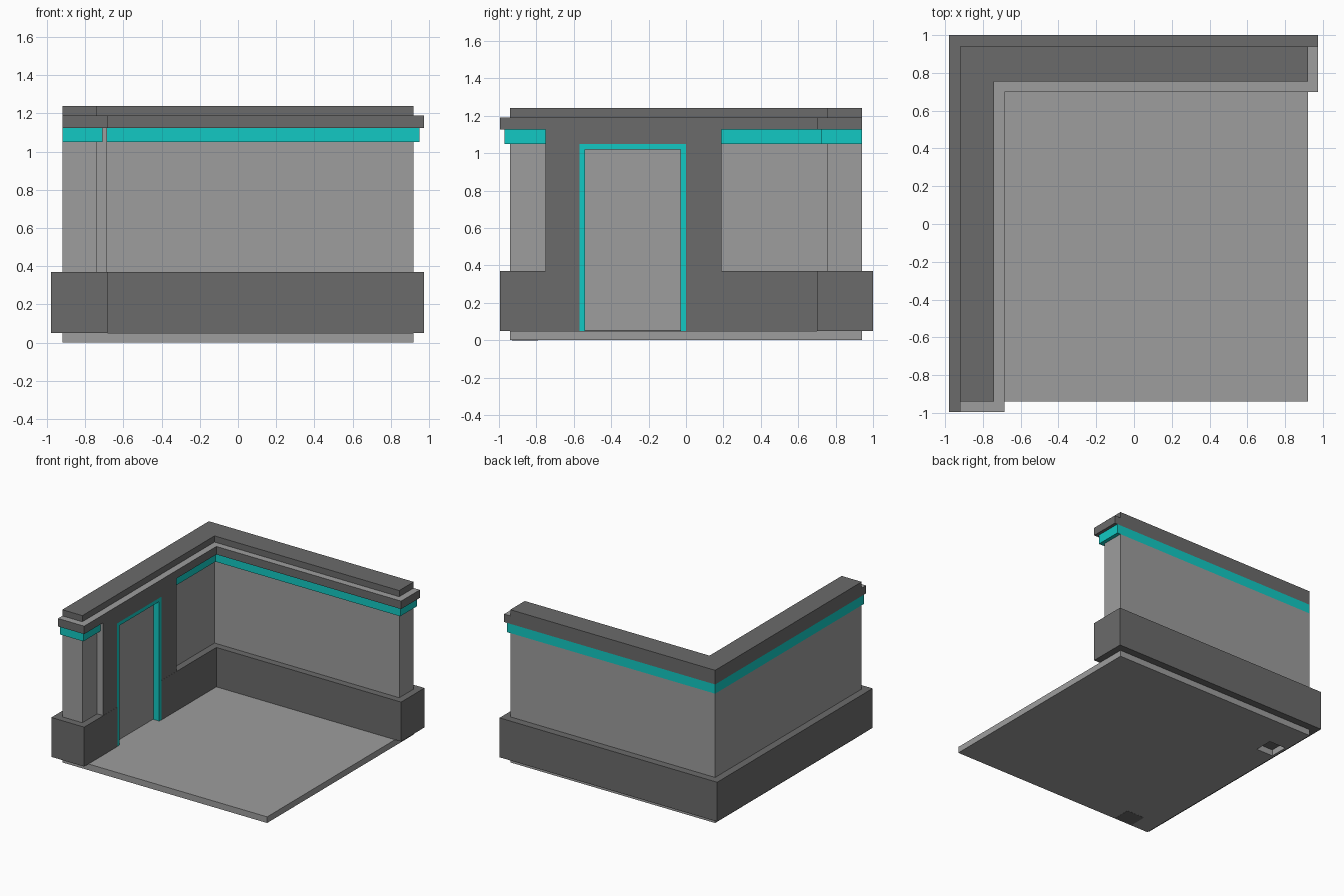
import bpy, bmesh
from mathutils import Vector

cube = bpy.data.objects.get("Cube")
if cube:
    bpy.data.objects.remove(cube, do_unlink=True)


def material(name, rgb):
    m = bpy.data.materials.new(name)
    m.use_nodes = True
    m.diffuse_color = (*rgb, 1)
    m.node_tree.nodes["Principled BSDF"].inputs["Base Color"].default_value = (*rgb, 1)
    return m


DARK = material("dark grey", (0.147, 0.147, 0.147))
LIGHT = material("light grey", (0.337, 0.337, 0.337))
TEAL = material("teal", (0.006, 0.584, 0.546))


def prism(name, points, depth, mats, second=None):
    """Extrude a polygon; faces whose normal passes the rule get the second material."""
    bm = bmesh.new()
    face = bm.faces.new([bm.verts.new(p) for p in points])
    new = bmesh.ops.extrude_face_region(bm, geom=[face])["geom"]
    bmesh.ops.translate(bm, vec=Vector(depth),
                        verts=[v for v in new if isinstance(v, bmesh.types.BMVert)])
    bmesh.ops.recalc_face_normals(bm, faces=bm.faces)
    for f in bm.faces:
        f.material_index = 1 if second and second(f.normal) else 0
    mesh = bpy.data.meshes.new(name)
    bm.to_mesh(mesh)
    bm.free()
    for m in mats:
        mesh.materials.append(m)
    obj = bpy.data.objects.new(name, mesh)
    bpy.context.collection.objects.link(obj)
    return obj


def box(name, x, y, z, mat):
    pts = [(x[0], y[0], z[0]), (x[1], y[0], z[0]), (x[1], y[1], z[0]), (x[0], y[1], z[0])]
    return prism(name, pts, (0, 0, z[1] - z[0]), [mat])


# Footprint of the wall core; layers grow from it
LEFT, BACK, INNER_X, INNER_Y = -0.92, 0.94, -0.74, 0.755
DOOR = (-0.57, 0.0)
PIER = (-0.75, 0.19)
FACE_X = -0.69


def l_layer(name, z, grow, outer, mats, second=None, notch=False):
    """L-shaped layer, grown on its inner sides and ends, and optionally outside."""
    ix, iy = INNER_X + grow, INNER_Y - grow
    ox, oy = LEFT - outer, BACK + outer
    pts = [(ox, -BACK - grow), (ix, -BACK - grow)]
    if notch:
        pts += [(ix, DOOR[0]), (ix - 0.07, DOOR[0]), (ix - 0.07, DOOR[1]), (ix, DOOR[1])]
    pts += [(ix, iy), (-LEFT + grow, iy), (-LEFT + grow, oy), (ox, oy)]
    return prism(name, [(x, y, z[0]) for x, y in pts], (0, 0, z[1] - z[0]), mats, second)


# Floor slab with a socket and a plate on its underside
floor = box("floor", (LEFT, -LEFT), (-BACK, BACK), (0, 0.05), LIGHT)
cutter = box("floor_socket_cutter", (-0.9, -0.75), (0.53, 0.68), (-0.1, 0.1), LIGHT)
cutter.hide_render = True
cutter.hide_set(True)
cut = floor.modifiers.new("socket", "BOOLEAN")
cut.object = cutter
cut.operation = "DIFFERENCE"
cut.solver = "EXACT"
box("underside_plate", (-0.76, -0.6), (-0.93, -0.79), (-0.001, 0.005), DARK)

# Stacked layers of the corner wall
l_layer("wall_base", (0.05, 0.37), 0.055, 0.06, [DARK], notch=True)
l_layer("wall", (0.052, 1.05), 0, 0, [LIGHT])
l_layer("trim_strip", (1.05, 1.125), 0.03, 0, [TEAL])
l_layer("ledge", (1.125, 1.19), 0.055, 0, [DARK, LIGHT], lambda n: n.z > 0.5)
l_layer("cap", (1.19, 1.24), 0, 0, [DARK])

# Door surround standing out from the wall, light on its side faces
surround = [(PIER[0], 0.37), (DOOR[0], 0.37), (DOOR[0], 1.05), (DOOR[1], 1.05),
            (DOOR[1], 0.37), (PIER[1], 0.37), (PIER[1], 1.125), (PIER[0], 1.125)]
prism("door_surround", [(INNER_X, y, z) for y, z in surround],
      (FACE_X + 0.005 - INNER_X - 0.001, 0, 0), [DARK, LIGHT], lambda n: abs(n.y) > 0.5)

# Door frame lining the opening
a, b, t = DOOR[0], DOOR[1], 0.03
frame = [(a, 0.05), (a + t, 0.05), (a + t, 1.05 - t), (b - t, 1.05 - t),
         (b - t, 0.05), (b, 0.05), (b, 1.05), (a, 1.05)]
prism("door_frame", [(INNER_X - 0.015, y, z) for y, z in frame],
      (FACE_X - INNER_X + 0.018, 0, 0), [TEAL])
